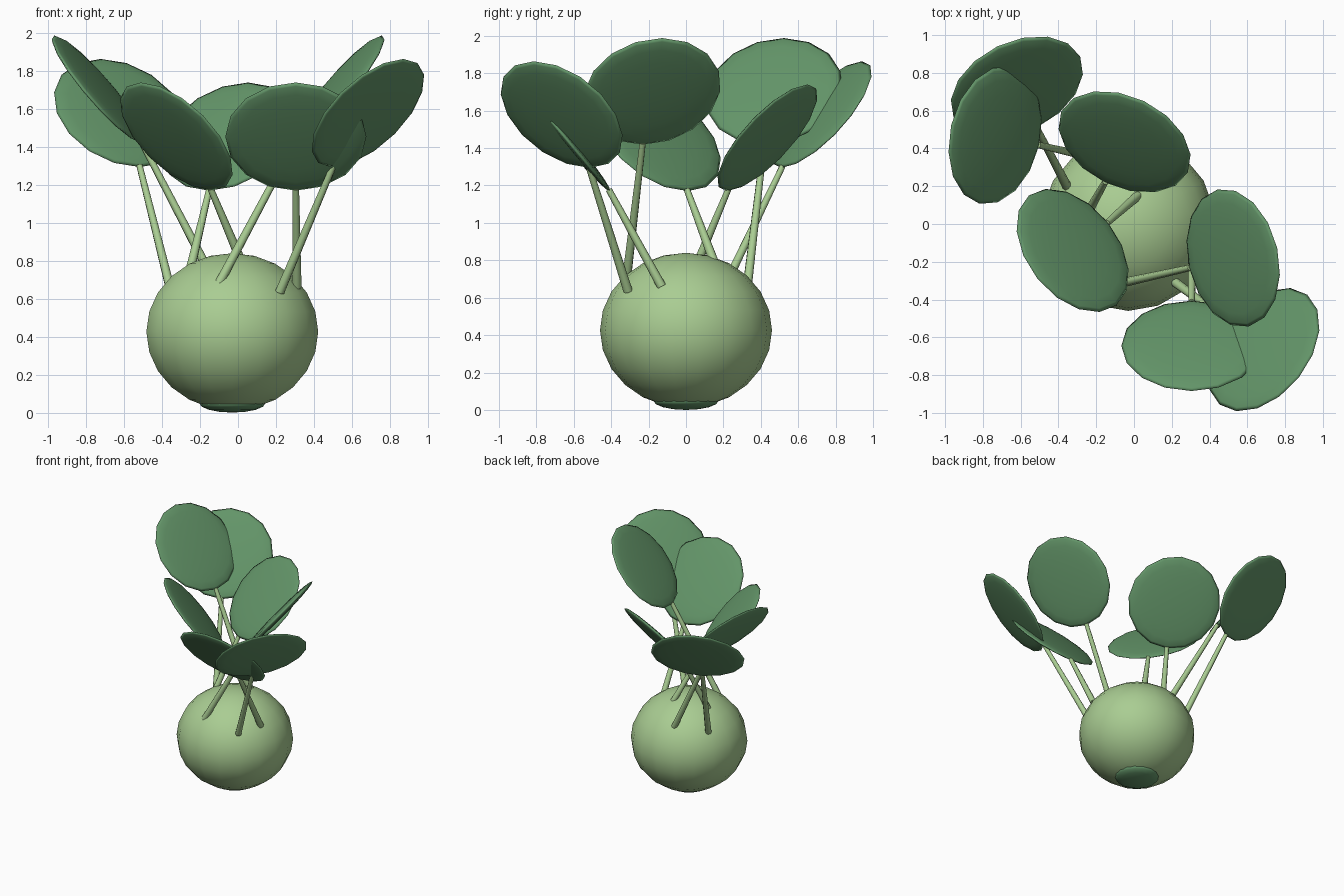
import bpy, math
from mathutils import Vector, Matrix

if "Cube" in bpy.data.objects:
    bpy.data.objects.remove(bpy.data.objects["Cube"])


def material(name, rgb):
    m = bpy.data.materials.new(name)
    m.diffuse_color = (*rgb, 1)
    m.use_nodes = True
    m.node_tree.nodes["Principled BSDF"].inputs["Base Color"].default_value = m.diffuse_color
    return m


PALE = material("pale_green", (0.40, 0.61, 0.29))
LEAF = material("leaf_green", (0.125, 0.30, 0.14))


def finish(name, mat):
    ob = bpy.context.object
    ob.name = name
    ob.data.materials.append(mat)
    return ob


def ellipsoid(name, mat, centre, radii, segs, rings, rot=None):
    bpy.ops.mesh.primitive_uv_sphere_add(segments=segs, ring_count=rings, radius=1)
    ob = finish(name, mat)
    m = Matrix.Diagonal((*radii, 1))
    ob.data.transform((rot or Matrix.Identity(4)) @ m)
    ob.location = centre
    bpy.ops.object.shade_smooth()
    return ob


def stem(name, base, tip):
    a, b = Vector(base), Vector(tip)
    bpy.ops.mesh.primitive_cone_add(vertices=8, radius1=0.025, radius2=0.017,
                                    depth=(b - a).length, location=(a + b) / 2)
    ob = finish(name, PALE)
    ob.rotation_euler = (b - a).to_track_quat('Z', 'Y').to_euler()
    bpy.ops.object.shade_smooth_by_angle(angle=math.radians(50))


# Bulb and the dark root patch beneath it
ellipsoid("bulb", PALE, (-0.03, 0, 0.426), (0.46, 0.46, 0.414), 18, 12)
ellipsoid("root_patch", LEAF, (-0.03, 0, 0.05), (0.175, 0.175, 0.05), 16, 8)

# Seven round leaves, tilted outward in even steps, on three heights
TILT, RADIUS = math.radians(50), 0.372
leaves = [  # leaf centre x, y, then stem base
    (0.305, -0.645, (0.31, -0.13, 0.66)),
    (0.685, -0.665, (0.22, -0.31, 0.635)),
    (0.525, -0.180, (-0.10, -0.32, 0.68)),
    (-0.050, 0.435, (-0.25, 0.05, 0.76)),
    (-0.620, 0.725, (-0.355, 0.20, 0.645)),
    (-0.735, 0.470, (-0.12, 0.33, 0.68)),
    (-0.325, -0.140, (0.02, 0.15, 0.79)),
]
for i, (x, y, base) in enumerate(leaves):
    ang = -math.pi / 2 + i * math.tau / 7
    centre = Vector((x, y, 1.455 + 0.124 * (i % 3)))
    rot = Matrix.Rotation(ang, 4, 'Z') @ Matrix.Rotation(-TILT, 4, 'Y')
    ellipsoid(f"leaf_{i + 1}", LEAF, centre, (RADIUS, RADIUS, 0.03), 16, 10, rot)
    # stem meets the low inner rim of its leaf
    stem(f"stem_{i + 1}", base, centre + rot @ Vector((-RADIUS * 0.97, 0, 0)))
